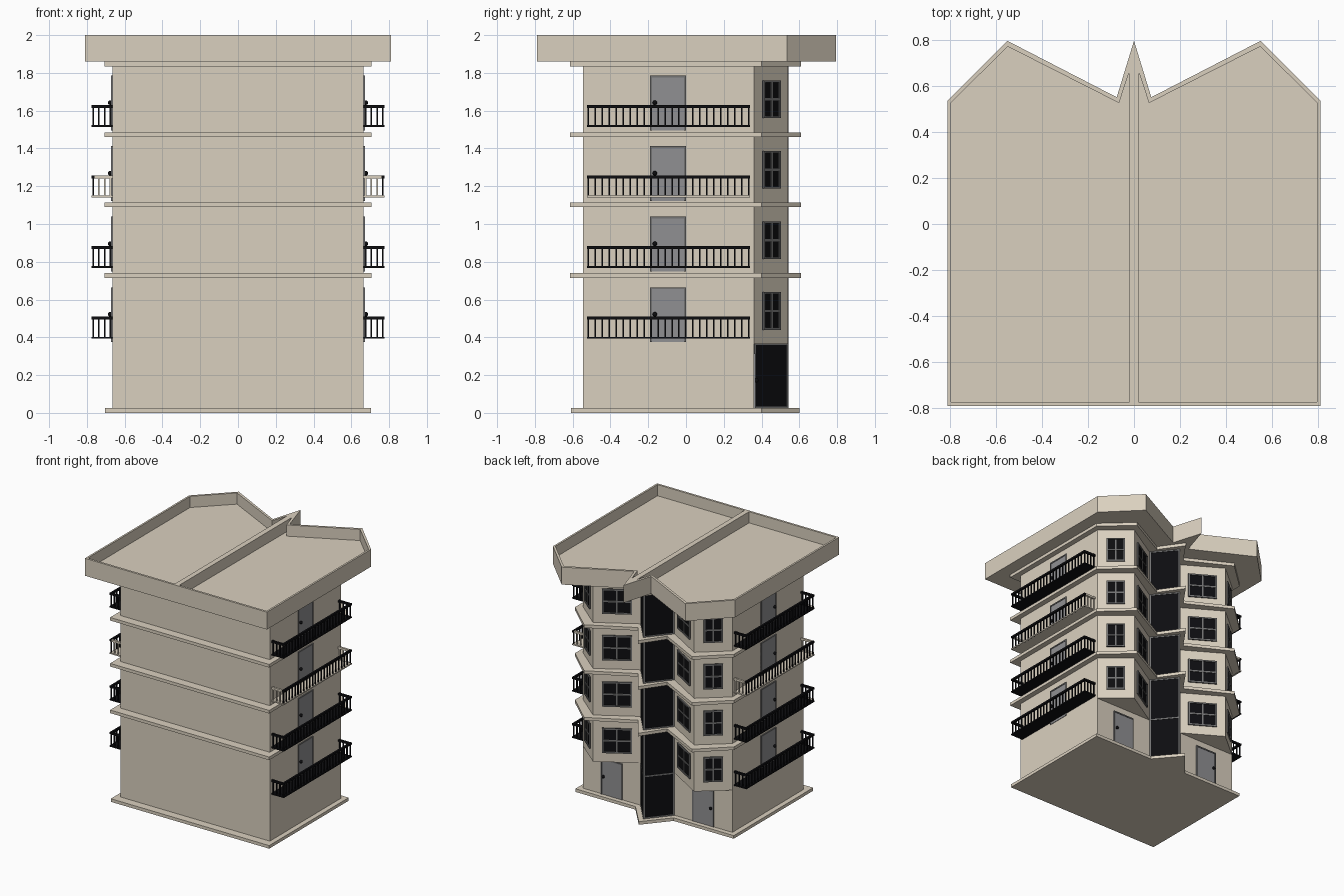
import bpy, bmesh
from mathutils import Matrix, Vector

if "Cube" in bpy.data.objects:
    bpy.data.objects.remove(bpy.data.objects["Cube"])


def material(name, rgb):
    m = bpy.data.materials.new(name)
    m.diffuse_color = (*rgb, 1)
    m.use_nodes = True
    m.node_tree.nodes["Principled BSDF"].inputs["Base Color"].default_value = m.diffuse_color
    return m


CREAM = material("cream", (0.70, 0.63, 0.52))
BLACK = material("black", (0.004, 0.004, 0.005))
GREY = material("grey", (0.28, 0.28, 0.29))
FRAME = material("frame_grey", (0.17, 0.17, 0.17))
MIRROR = Matrix.Diagonal((-1, 1, 1, 1))


def finish(bm, name, mat):
    bmesh.ops.recalc_face_normals(bm, faces=bm.faces)
    me = bpy.data.meshes.new(name)
    bm.to_mesh(me)
    bm.free()
    me.materials.append(mat)
    ob = bpy.data.objects.new(name, me)
    bpy.context.collection.objects.link(ob)
    return ob


def add_box(bm, mtx, x0, x1, y0, y1, z0, z1):
    c = Vector(((x0 + x1) / 2, (y0 + y1) / 2, (z0 + z1) / 2))
    s = Matrix.Diagonal((x1 - x0, y1 - y0, z1 - z0, 1))
    bmesh.ops.create_cube(bm, size=1, matrix=mtx @ Matrix.Translation(c) @ s)


def boxes(name, mat, mtx, dims):
    bm = bmesh.new()
    for d in dims:
        add_box(bm, mtx, *d)
    return finish(bm, name, mat)


def prism(name, pts, z0, z1, mat=CREAM):
    bm = bmesh.new()
    f = bm.faces.new([bm.verts.new((x, y, z0)) for x, y in pts])
    up = bmesh.ops.extrude_face_region(bm, geom=[f])["geom"]
    bmesh.ops.translate(bm, vec=(0, 0, z1 - z0),
                        verts=[v for v in up if isinstance(v, bmesh.types.BMVert)])
    return finish(bm, name, mat)


def both(half):
    """Complete a right-hand outline (front to back) with its mirrored left half."""
    return half + [(-x, y) for x, y in reversed(half) if abs(x) > 1e-6]


def wall(p, q, side):
    """Frame at the middle of wall p-q: x along it, y outwards, z up."""
    p, q = Vector((*p, 0)), Vector((*q, 0))
    u = (q - p).normalized()
    n = Vector((u.y, -u.x, 0))
    m = Matrix((u, n, (0, 0, 1))).transposed().to_4x4()
    m.translation = (p + q) / 2
    return m if side > 0 else MIRROR @ m


# Main outlines, right half
A, B, C, TIP = (0.665, 0.36), (0.45, 0.54), (0.15, 0.36), (0, 0.54)
prism("ground_storey", both([(0.665, -0.545), A]), 0.025, 0.365)
prism("upper_storeys", both([(0.665, -0.545), A, B, C]), 0.365, 1.86)
prism("base_plinth", both([(0.705, -0.61), (0.705, 0.40), (0.17, 0.40), (0, 0.60)]), 0, 0.025)
for i, z in enumerate((0.715, 1.09, 1.46, 1.835)):
    prism(f"floor_ledge_{i}",
          both([(0.708, -0.615), (0.708, 0.40), (0.48, 0.61), (0.13, 0.425), (0, 0.61)]),
          z, z + 0.025)

# Roof slab and its parapet with two sunken trays
roof = prism("roof_parapet",
             both([(0.81, -0.79), (0.81, 0.535), (0.55, 0.795), (0.075, 0.55), (0, 0.795)]),
             1.86, 2.0)
tray = [(0.795, -0.773), (0.795, 0.525), (0.548, 0.77), (0.065, 0.525), (0.038, 0.655),
        (0.02, 0.655), (0.02, -0.773)]
tray[4:6] = [(0.022, 0.655)]
for s in (1, -1):
    cut = prism("tray_cutter", [(s * x, y) for x, y in tray], 1.91, 2.1)
    cut.hide_render = True
    cut.hide_set(True)
    mod = roof.modifiers.new("tray", "BOOLEAN")
    mod.operation = "DIFFERENCE"
    mod.solver = "EXACT"
    mod.object = cut

# Pointed stairwell glazing with thin frames
prism("stair_glazing", [C, TIP, (-C[0], C[1])], 0.025, 1.86, BLACK)


def window(name, m, w, z0, z1):
    h, t, zm = w / 2, 0.011, (z0 + z1) / 2
    boxes(name + "_glass", BLACK, m, [(-h, h, -0.01, 0.003, z0, z1)])
    boxes(name + "_frame", FRAME, m, [
        (-h, -h + t, -0.01, 0.010, z0, z1), (h - t, h, -0.01, 0.010, z0, z1),
        (-h, h, -0.01, 0.010, z0, z0 + t), (-h, h, -0.01, 0.010, z1 - t, z1),
        (-0.006, 0.006, -0.01, 0.008, z0, z1), (-h, h, -0.01, 0.008, zm - 0.006, zm + 0.006)])


def door(name, m, x, z0, z1, knob):
    h, t = 0.095, 0.01
    boxes(name + "_panel", GREY, m, [(x - h, x + h, -0.01, 0.004, z0, z1)])
    boxes(name + "_frame", FRAME, m, [
        (x - h, x - h + t, -0.01, 0.008, z0, z1), (x + h - t, x + h, -0.01, 0.008, z0, z1),
        (x - h, x + h, -0.01, 0.008, z1 - t, z1)])
    bm = bmesh.new()
    at = m @ Matrix.Translation((x + knob * 0.07, 0.012, z0 + 0.147))
    bmesh.ops.create_uvsphere(bm, u_segments=12, v_segments=8, radius=0.012, matrix=at)
    k = finish(bm, name + "_knob", BLACK)
    k.data.shade_smooth()


def balcony(name, s, z, end_mat):
    m = Matrix.Identity(4) if s > 0 else MIRROR
    x0, x1, y0, y1, h = 0.66, 0.775, -0.525, 0.34, 0.117
    r, b = 0.016, 0.004
    boxes(name + "_floor", end_mat, m, [(x0, x1, y0, y1, z, z + 0.01)])
    n = 23
    ys = [y0 + 0.008 + (y1 - y0 - 0.016) * i / n for i in range(n + 1)]
    xc = x1 - 0.008
    boxes(name + "_long_rail", BLACK, m,
          [(x1 - r, x1, y0, y1, z + h - r, z + h)]
          + [(xc - b, xc + b, y - b, y + b, z, z + h - 0.01) for y in ys])
    ends = []
    for ya in (y0, y1 - r):
        ends.append((x0, x1 - r, ya, ya + r, z + h - r, z + h))
        ends += [(x - b, x + b, ya + r / 2 - b, ya + r / 2 + b, z, z + h - 0.01)
                 for x in (0.675, 0.705, 0.736)]
    boxes(name + "_end_rails", end_mat, m, ends)


# Openings and balconies on both halves
for s, side in ((1, "right"), (-1, "left")):
    # wall() looks outwards when the wall runs counter-clockwise seen from above
    flank = wall((0.665, -0.5), (0.665, 0.5), s)
    chamfer, slope, glazed = wall(A, B, s), wall(B, C, s), wall(C, TIP, s)
    entry = wall((0.665, 0.36), (0.15, 0.36), s)
    door(f"entrance_door_{side}", entry, 0.0, 0.025, 0.315, -1)
    for i in range(4):
        dz = 0.3735 * i
        window(f"corner_window_{side}_{i}", chamfer, 0.14, 0.44 + dz, 0.64 + dz)
        window(f"bay_window_{side}_{i}", slope, 0.22, 0.44 + dz, 0.64 + dz)
        door(f"balcony_door_{side}_{i}", flank, -0.095, 0.375 + dz, 0.665 + dz, -1)
        balcony(f"balcony_{side}_{i}", s, 0.393 + dz, CREAM if i == 2 else BLACK)
    L = (Vector(TIP) - Vector(C)).length / 2
    boxes(f"glazing_frame_{side}", FRAME, glazed,
          [(-L, -L + 0.012, -0.01, 0.004, 0.025, 1.86), (L - 0.008, L, -0.01, 0.003, 0.025, 1.86)]
          + [(-L, L, -0.01, 0.003, z - 0.005, z + 0.005)
             for z in (0.03, 0.365, 0.71, 0.745, 1.085, 1.12, 1.455, 1.49, 1.83)])
